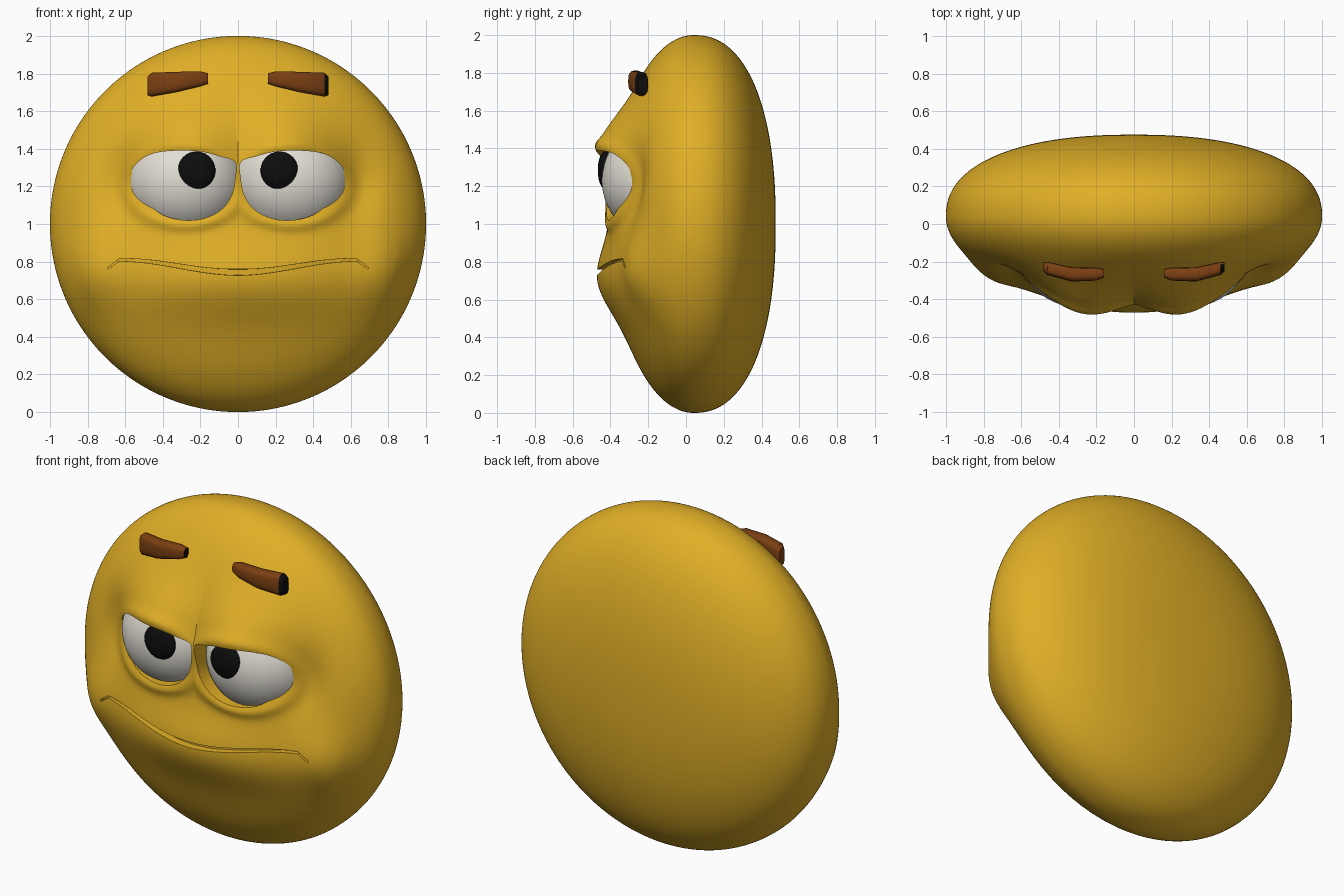
import bpy, bmesh
from math import sqrt, exp, cos, sin, pi, radians
from mathutils import Matrix, Vector

if "Cube" in bpy.data.objects:
    bpy.data.objects.remove(bpy.data.objects["Cube"], do_unlink=True)


def material(name, rgb):
    mat = bpy.data.materials.new(name)
    mat.use_nodes = True
    color = (*rgb, 1)
    mat.diffuse_color = color
    shader = next(n for n in mat.node_tree.nodes if n.type == "BSDF_PRINCIPLED")
    shader.inputs["Base Color"].default_value = color
    shader.inputs["Roughness"].default_value = 0.6
    return mat


yellow = material("golden yellow", (0.75, 0.43, 0.02))
white = material("eye white", (0.76, 0.73, 0.66))
black = material("black", (0.004, 0.004, 0.004))
brown = material("brown", (0.2, 0.05, 0.006))


def finish(bm, name, *mats):
    bmesh.ops.recalc_face_normals(bm, faces=bm.faces)
    mesh = bpy.data.meshes.new(name)
    bm.to_mesh(mesh)
    bm.free()
    obj = bpy.data.objects.new(name, mesh)
    bpy.context.collection.objects.link(obj)
    for mat in mats:
        mesh.materials.append(mat)
    return obj


def activate(obj):
    bpy.context.view_layer.update()
    for other in bpy.data.objects:
        other.select_set(other == obj)
    bpy.context.view_layer.objects.active = obj


def smooth(obj, angle=35):
    activate(obj)
    bpy.ops.object.shade_smooth_by_angle(angle=radians(angle))


def loft(rings):
    """Closed solid through a row of equal-sized rings of points."""
    bm = bmesh.new()
    rows = [[bm.verts.new(p) for p in ring] for ring in rings]
    n = len(rows[0])
    for a, b in zip(rows, rows[1:]):
        for i in range(n):
            j = (i + 1) % n
            bm.faces.new((a[i], a[j], b[j], b[i]))
    bm.faces.new(rows[0])
    bm.faces.new(rows[-1])
    bmesh.ops.recalc_face_normals(bm, faces=bm.faces)
    return bm


def ball(name, center, radii, mat):
    bm = bmesh.new()
    turn = Matrix.Rotation(pi / 2, 4, "X")
    place = Matrix.Translation(center) @ Matrix.Diagonal((*radii, 1)) @ turn
    bmesh.ops.create_uvsphere(bm, u_segments=64, v_segments=40, radius=1, matrix=place)
    smooth(finish(bm, name, mat), 60)


def bump(x, z, cx, cz, sx, sz):
    return exp(-0.5 * (((x - cx) / sx) ** 2 + ((z - cz) / sz) ** 2))


def face_y(x, z):
    """Front surface of the head: a flattened dome with soft bulges."""
    x = abs(x)
    depth = sqrt(max(0, 1 - x * x - (z - 1) ** 2))
    lids = 0.12 * bump(x, z, 0.26, 1.4, 0.17, 0.16)
    muzzle = 0.09 * bump(x, z, 0, 0.7, 0.5, 0.15)
    cheek = 0.045 * bump(x, z, 0.78, 0.74, 0.1, 0.14)
    temple = 0.06 * bump(x, z, 0.62, 1.2, 0.09, 0.14)
    ring = sqrt(((x - 0.28) / 0.3) ** 2 + ((z - 1.21) / 0.21) ** 2)
    rim = 0.018 * exp(-((ring - 1.03) / 0.16) ** 2)
    relief = lids + muzzle + cheek + rim - temple
    return 0.04 - 0.44 * depth - relief * min(1, 2 * depth)


# Head: sphere with its poles front and back, reshaped on each side
bm = bmesh.new()
bmesh.ops.create_uvsphere(bm, u_segments=200, v_segments=180, radius=1,
                          matrix=Matrix.Rotation(pi / 2, 4, "X"))
for v in bm.verts:
    x, y, z = v.co
    if y < 0:
        y = face_y(x, z + 1)
    else:
        r = min(1, sqrt(x * x + z * z))
        y = 0.04 + 0.435 * (1 - r ** 2.3) ** (1 / 2.3)
    v.co = (x, y, z + 1)
head = finish(bm, "head", yellow)


def carve(cutter):
    cutter.hide_render = True
    activate(head)
    mod = head.modifiers.new("carve", "BOOLEAN")
    mod.operation = "DIFFERENCE"
    mod.solver = "EXACT"
    mod.object = cutter
    bpy.ops.object.modifier_apply(modifier=mod.name)
    bpy.data.objects.remove(cutter, do_unlink=True)


def closed_spline(points, steps=6):
    out, n = [], len(points)
    for i in range(n):
        a, b, c, d = (Vector(points[(i + k) % n]) for k in (-1, 0, 1, 2))
        for s in range(steps):
            t = s / steps
            out.append(b + 0.5 * t * (c - a + t * (2 * a - 5 * b + 4 * c - d
                       + t * (3 * (b - c) + d - a))))
    return out


# Half-lidded eye openings
eye_outline = closed_spline([
    (0.016, 1.33), (0.1, 1.36), (0.2, 1.385), (0.33, 1.39), (0.45, 1.375),
    (0.53, 1.33), (0.565, 1.27), (0.53, 1.17), (0.46, 1.09), (0.38, 1.04),
    (0.28, 1.02), (0.18, 1.03), (0.09, 1.075), (0.035, 1.15), (0.014, 1.25)])
for side in (1, -1):
    rings = [[(side * max(p.x, 0.007), y, p.y) for p in eye_outline] for y in (-0.8, -0.12)]
    carve(finish(loft(rings), "socket_cutter"))

# Mouth: thin slit that rises to the sides and drops at the corners
rings = []
for i in range(-46, 47):
    x = i * 0.015
    a = abs(x)
    mid = 0.74 + 0.034 * (1 - cos(pi * min(a, 0.63) / 0.63)) - 0.7 * max(0, a - 0.63)
    half = 0.024 * (1 - 0.65 * a / 0.69)
    back = face_y(x, mid) + 0.045 - 0.02 * a
    rings.append([(x, -0.8, mid + half), (x, -0.8, mid - half),
                  (x, back, mid - half * 0.5), (x, back, mid + half * 0.8)])
carve(finish(loft(rings), "mouth_cutter"))
smooth(head)

# Eyebrow sections: x, y, z, half depth, half height
brow_sections = [
    (0.48, -0.228, 1.735, 0.025, 0.05), (0.46, -0.236, 1.741, 0.035, 0.063),
    (0.33, -0.268, 1.755, 0.038, 0.054), (0.2, -0.267, 1.772, 0.034, 0.04),
    (0.16, -0.262, 1.774, 0.022, 0.028)]

for side, label in ((1, "left"), (-1, "right")):
    ball(label + "_eyeball", (side * 0.28, -0.17, 1.23), (0.32, 0.275, 0.3), white)
    ball(label + "_pupil", (side * 0.22, -0.427, 1.285), (0.1, 0.04, 0.1), black)

    rings = []
    for x, y, z, ry, rz in brow_sections:
        ring = []
        for k in range(20):
            c, s = cos(k * pi / 10), sin(k * pi / 10)
            round_off = (c ** 4 + s ** 4) ** -0.2
            ring.append((side * x, y + ry * c * round_off, z + rz * s * round_off))
        rings.append(ring)
    bm = loft(rings)
    bm.normal_update()
    for f in bm.faces:
        f.material_index = int(f.normal.x > 0.6)
    smooth(finish(bm, label + "_eyebrow", brown, black), 40)
